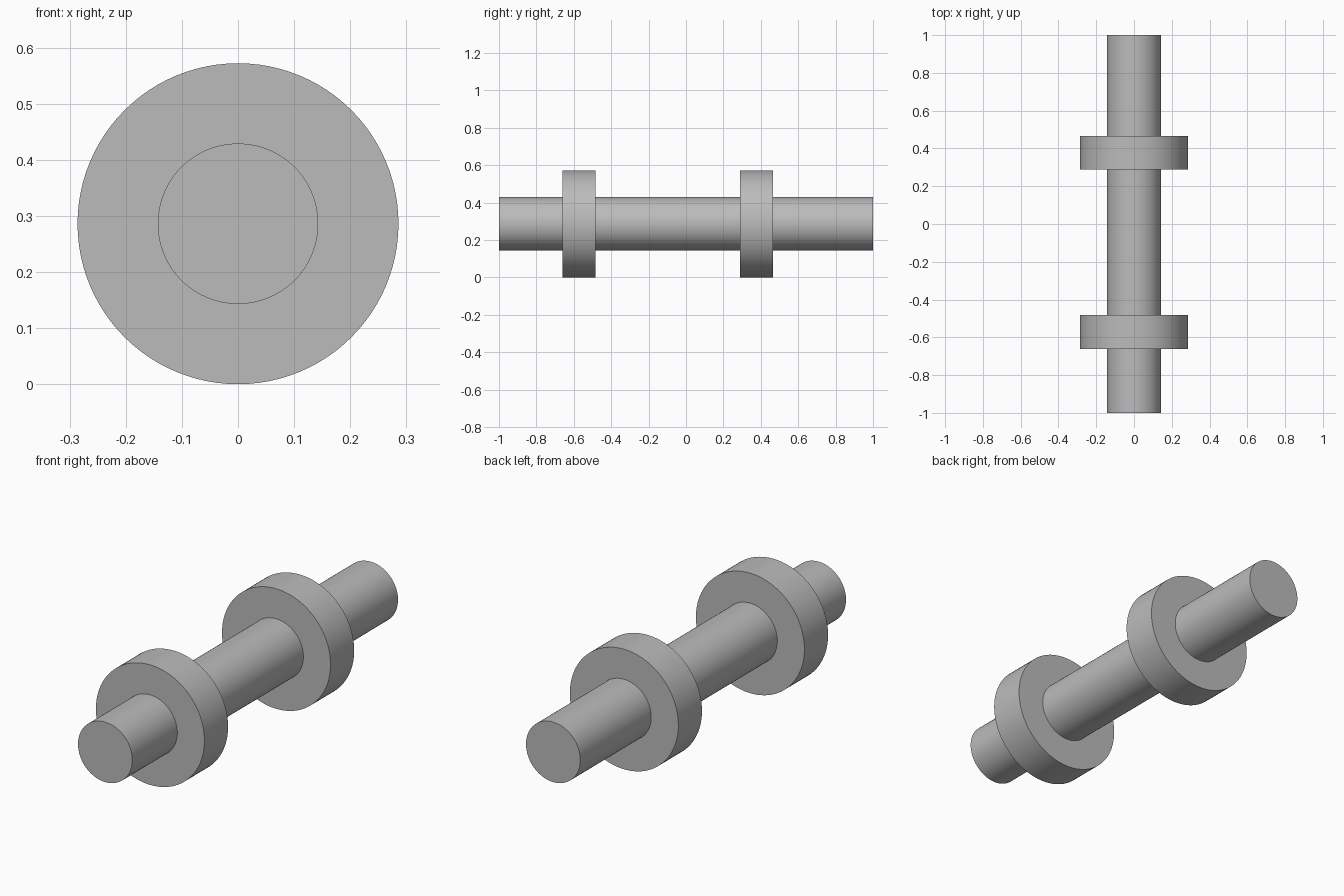
import bpy
import math

if "Cube" in bpy.data.objects:
    bpy.data.objects.remove(bpy.data.objects["Cube"])

AXIS_Z = 0.286      # height of the shared axis
SIDES = 96

grey = bpy.data.materials.new("mid grey")
grey.diffuse_color = (0.5, 0.5, 0.5, 1.0)
grey.use_nodes = True
grey.node_tree.nodes["Principled BSDF"].inputs["Base Color"].default_value = grey.diffuse_color


def add_cylinder(name, radius, y_start, y_end):
    """Smooth cylinder lying along y, with flat ends."""
    bpy.ops.mesh.primitive_cylinder_add(
        vertices=SIDES, radius=radius, depth=y_end - y_start,
        location=(0, (y_start + y_end) / 2, AXIS_Z),
        rotation=(math.pi / 2, 0, 0))
    obj = bpy.context.object
    obj.name = name
    obj.data.materials.append(grey)
    bpy.ops.object.shade_smooth_by_angle(angle=math.radians(30))


# Long central shaft
add_cylinder("shaft", 0.143, -1.0, 1.0)

# Two wide collars around the shaft
add_cylinder("front_collar", 0.286, -0.661, -0.483)
add_cylinder("back_collar", 0.286, 0.288, 0.466)
